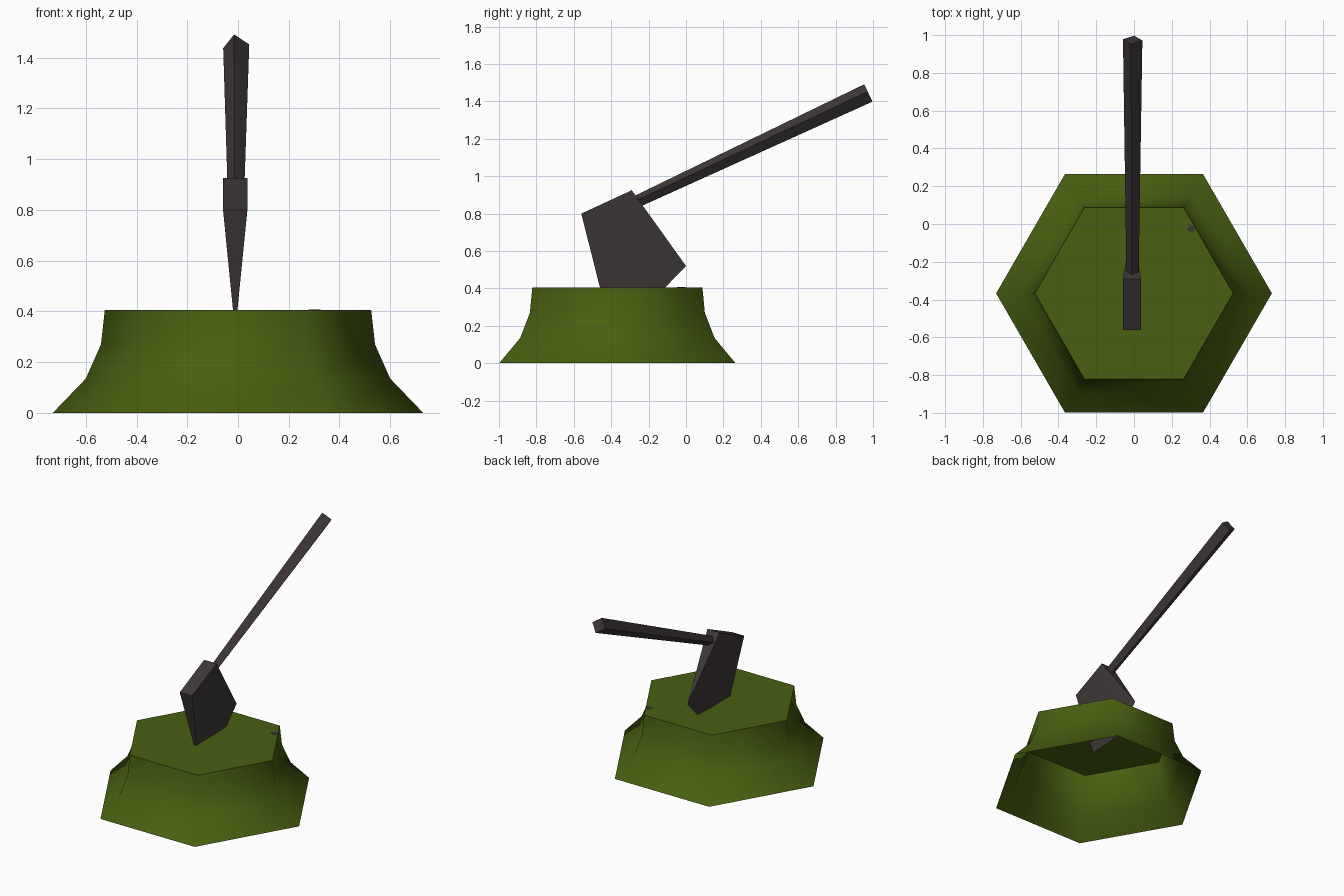
import bpy, bmesh, math
from mathutils import Vector

if "Cube" in bpy.data.objects:
    bpy.data.objects.remove(bpy.data.objects["Cube"])


def material(name, rgb):
    m = bpy.data.materials.new(name)
    m.diffuse_color = (*rgb, 1)
    m.use_nodes = True
    m.node_tree.nodes["Principled BSDF"].inputs["Base Color"].default_value = m.diffuse_color
    return m


GREEN = material("moss green", (0.065, 0.116, 0.0055))
GREY = material("dark grey", (0.048, 0.038, 0.039))


def build(name, verts, faces, mat):
    bm = bmesh.new()
    vs = [bm.verts.new(v) for v in verts]
    for f in faces:
        bm.faces.new([vs[i] for i in f])
    bmesh.ops.recalc_face_normals(bm, faces=bm.faces)
    me = bpy.data.meshes.new(name)
    bm.to_mesh(me)
    bm.free()
    me.materials.append(mat)
    ob = bpy.data.objects.new(name, me)
    bpy.context.collection.objects.link(ob)
    return ob


def loft(rings, cap_start, cap_end):
    """Join equal rings of points into one skin."""
    n = len(rings[0])
    faces = [(r * n + i, r * n + (i + 1) % n, (r + 1) * n + (i + 1) % n, (r + 1) * n + i)
             for r in range(len(rings) - 1) for i in range(n)]
    if cap_start:
        faces.append(tuple(range(n)))
    if cap_end:
        faces.append(tuple(range((len(rings) - 1) * n, len(rings) * n)))
    return [p for ring in rings for p in ring], faces


# Stump: flared hexagon, open underneath
CY = -0.367
profile = [(0.73, 0.0), (0.60, 0.135), (0.54, 0.27), (0.525, 0.406)]
rings = [[(r * math.cos(k * math.pi / 3), CY + r * math.sin(k * math.pi / 3), z)
          for k in range(6)] for r, z in profile]
stump = build("stump", *loft(rings, False, True), GREEN)
bpy.context.view_layer.objects.active = stump
stump.select_set(True)
bpy.ops.object.shade_smooth_by_angle(angle=math.radians(65))

# Small dark chip on the rim of the stump top
chip = [[(0.302 + 0.024 * math.cos(a), -0.025 + 0.024 * math.sin(a), z)
         for a in (0.3, 1.8, 3.4, 4.9)] for z in (0.402, 0.408)]
build("bark_chip", *loft(chip, True, True), GREY)

# Axe head: thick poll tapering to a three-point cutting edge
X0, HW = -0.011, 0.048
poll = [(-0.56, 0.80), (-0.29, 0.925)]
edge = [(0.0, 0.52), (-0.18, 0.334), (-0.438, 0.3175)]
verts = [(X0 + s * HW, y, z) for s in (-1, 1) for y, z in poll]
verts += [(X0, y, z) for y, z in edge]
faces = [(0, 1, 3, 2), (1, 4, 3), (0, 2, 6)]
for a, b in ((0, 1), (2, 3)):
    faces += [(a, b, 5), (b, 4, 5), (a, 5, 6)]
build("axe_head", verts, faces, GREY)

# Handle: four-sided diamond bar, thicker at the grip end
start, end = Vector((-0.008, -0.38, 0.81)), Vector((-0.007, 0.975, 1.445))
d = (end - start).normalized()
side = Vector((1, 0, 0))
up = side.cross(d).normalized()
tilt = math.radians(9)
rings = [[c + r * (math.cos(tilt + k * math.pi / 2) * side + math.sin(tilt + k * math.pi / 2) * up)
          for k in range(4)] for c, r in ((start, 0.031), (end, 0.052))]
build("handle", *loft(rings, True, True), GREY)
